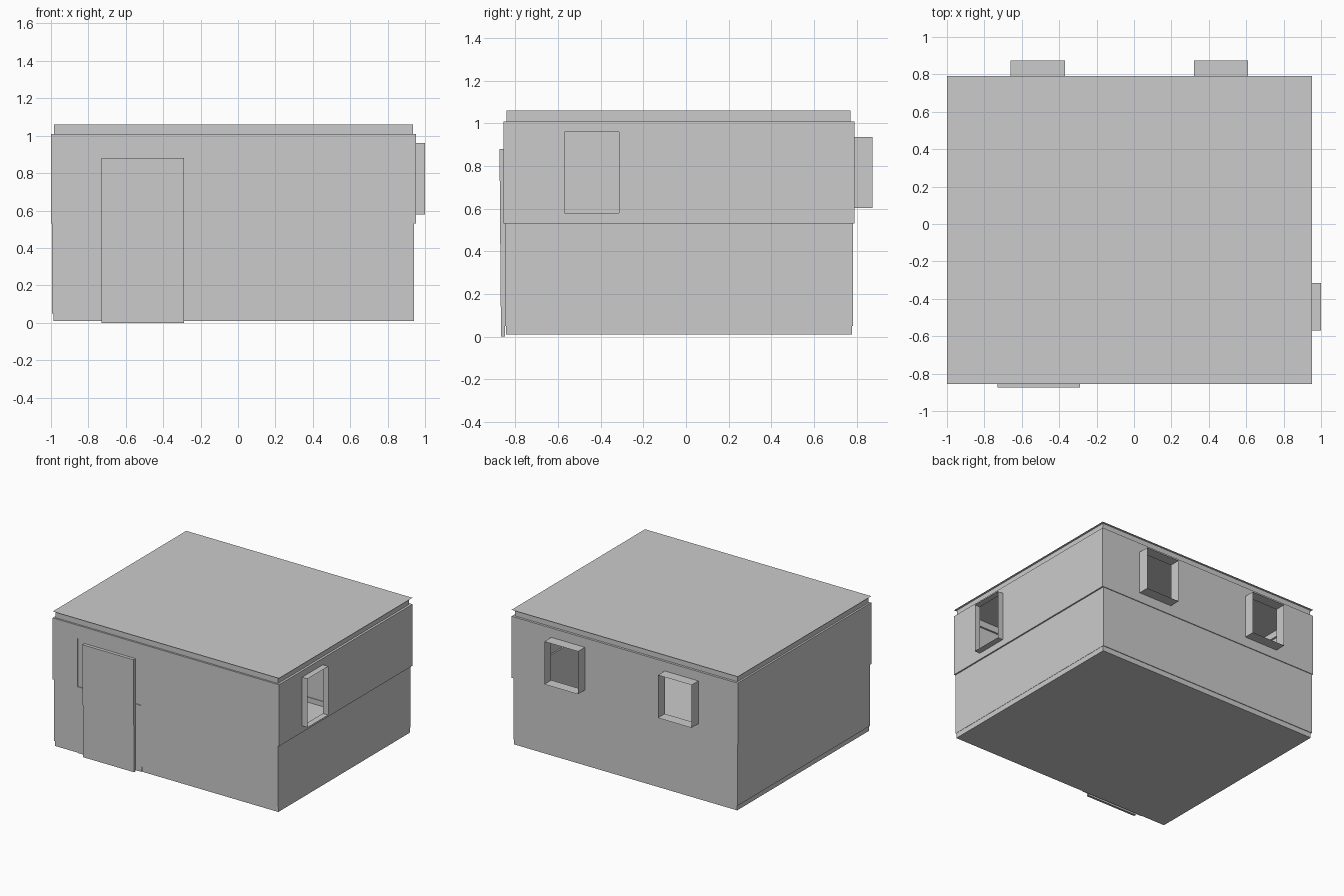
import bpy, bmesh
from mathutils import Vector

if "Cube" in bpy.data.objects:
    bpy.data.objects.remove(bpy.data.objects["Cube"])


def rect(bm, axis, c, u, v, out):
    """Flat rectangle on an axis plane; out = sign of its normal."""
    uv = [(u[0], v[0]), (u[1], v[0]), (u[1], v[1]), (u[0], v[1])]
    pts = []
    for a, b in uv:
        p = [a, b]
        p.insert(axis, c)
        pts.append(bm.verts.new(p))
    f = bm.faces.new(pts)
    f.normal_update()
    if f.normal[axis] * out < 0:
        f.normal_flip()


def holed(bm, axis, c, u, v, holes, out):
    """Rectangle with openings, split into columns along u."""
    at = u[0]
    for hu, hv in sorted(holes):
        rect(bm, axis, c, (at, hu[0]), v, out)
        for lo, hi in ((v[0], hv[0]), (hv[1], v[1])):
            if hi - lo > 1e-4:
                rect(bm, axis, c, hu, (lo, hi), out)
        at = hu[1]
    rect(bm, axis, c, (at, u[1]), v, out)


def band(bm, xs, ys, zs, front=(), back=(), right=()):
    """Four walls with optional openings."""
    holed(bm, 1, ys[0], xs, zs, front, -1)
    holed(bm, 1, ys[1], xs, zs, back, 1)
    holed(bm, 0, xs[1], ys, zs, right, 1)
    holed(bm, 0, xs[0], ys, zs, [], -1)


def ledge(bm, z, outer, inner, out):
    """Flat ring between two rectangles."""
    (ox, oy), (ix, iy) = outer, inner
    holed(bm, 2, z, ox, oy, [(ix, iy)], out)


def finish(bm, name):
    bmesh.ops.remove_doubles(bm, verts=bm.verts, dist=1e-5)
    me = bpy.data.meshes.new(name)
    bm.to_mesh(me)
    bm.free()
    ob = bpy.data.objects.new(name, me)
    bpy.context.collection.objects.link(ob)
    return ob


UP = ((-1.0, 0.953), (-0.856, 0.79))
LOW = ((-0.995, 0.942), (-0.85, 0.784))
BASE = ((-0.987, 0.94), (-0.845, 0.779))
NECK = ((-0.985, 0.935), (-0.842, 0.772))
DOOR_X, DOOR_Z = (-0.73, -0.29), (0.003, 0.88)
SUR_X, SUR_TOP = (-0.785, -0.237), 0.905
BACK = [((-0.66, -0.37), (0.603, 0.937)), ((0.32, 0.61), (0.603, 0.937))]
RIGHT = [((-0.57, -0.315), (0.58, 0.96))]

# Floor and plinth
bm = bmesh.new()
rect(bm, 2, 0.01, *BASE, -1)
band(bm, *BASE, (0.01, 0.05), front=[(SUR_X, (0.01, 0.05))])
ledge(bm, 0.05, LOW, BASE, -1)
finish(bm, "floor_plinth")

# Lower walls
bm = bmesh.new()
band(bm, *LOW, (0.05, 0.53), front=[(SUR_X, (0.05, 0.53))])
finish(bm, "lower_walls")

# Upper walls with window openings and a doorway notch
bm = bmesh.new()
band(bm, *UP, (0.53, 1.01), front=[(SUR_X, (0.53, SUR_TOP))], back=BACK, right=RIGHT)
ledge(bm, 0.53, UP, LOW, -1)
ledge(bm, 1.01, UP, NECK, 1)
finish(bm, "upper_walls")

# Recessed door surround, with the sides of the notch
bm = bmesh.new()
ys = (UP[1][0], LOW[1][0])
holed(bm, 1, LOW[1][0], SUR_X, (0.01, SUR_TOP), [(DOOR_X, (0.01, DOOR_Z[1]))], -1)
rect(bm, 0, SUR_X[0], ys, (0.53, SUR_TOP), 1)
rect(bm, 0, SUR_X[1], ys, (0.53, SUR_TOP), -1)
rect(bm, 2, SUR_TOP, SUR_X, ys, -1)
finish(bm, "door_surround")

# Door panel, leaning slightly outwards at the top
bm = bmesh.new()
ys = (-0.868, LOW[1][0])
rect(bm, 1, ys[0], DOOR_X, DOOR_Z, -1)
for i, s in enumerate((-1, 1)):
    rect(bm, 0, DOOR_X[i], ys, DOOR_Z, s)
    rect(bm, 2, DOOR_Z[i], DOOR_X, ys, s)
for v in bm.verts:
    if v.co.z > 0.5 and v.co.y < -0.86:
        v.co.y = -0.875
    elif v.co.z < 0.005:
        v.co.z = 0.0
finish(bm, "door")

# Roof neck and thin overhanging sheet
bm = bmesh.new()
band(bm, *NECK, (1.01, 1.06))
rect(bm, 2, 1.06, *UP, 1)
finish(bm, "roof")

# Window frames: open thin sleeves
for n, (xs, zs) in enumerate(BACK):
    bm = bmesh.new()
    ys = (UP[1][1], 0.875)
    for i, s in enumerate((-1, 1)):
        rect(bm, 0, xs[i], ys, zs, s)
        rect(bm, 2, zs[i], xs, ys, s)
    finish(bm, f"back_window_frame_{n + 1}")

bm = bmesh.new()
(ys, zs), xs = RIGHT[0], (UP[0][1], 1.0)
for i, s in enumerate((-1, 1)):
    rect(bm, 1, ys[i], xs, zs, s)
    rect(bm, 2, zs[i], xs, ys, s)
finish(bm, "side_window_frame")
